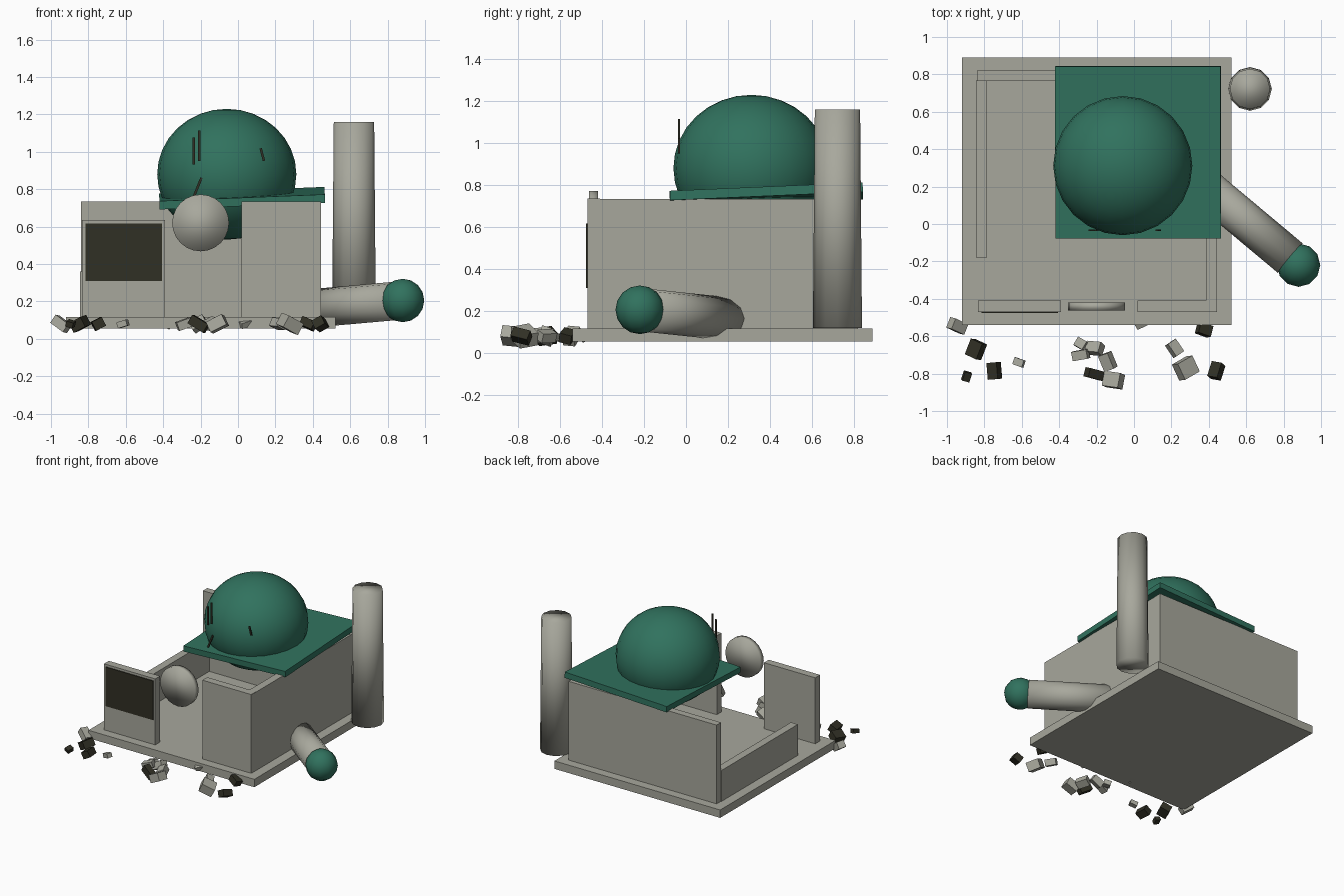
import bpy, math
from mathutils import Vector, Euler
import random

if "Cube" in bpy.data.objects:
    bpy.data.objects.remove(bpy.data.objects["Cube"])

random.seed(7)


def material(name, rgb):
    m = bpy.data.materials.new(name)
    m.diffuse_color = (*rgb, 1)
    m.use_nodes = True
    m.node_tree.nodes["Principled BSDF"].inputs["Base Color"].default_value = m.diffuse_color
    return m


STONE = material("pale_stone", (0.39, 0.39, 0.335))
TEAL = material("dome_green", (0.030, 0.168, 0.112))
DARK = material("charred_dark", (0.030, 0.029, 0.018))


def finish(name, mat, smooth=False):
    ob = bpy.context.object
    ob.name = name
    ob.data.materials.append(mat)
    if smooth:
        bpy.ops.object.shade_smooth()
    return ob


def box(name, mat, center, size, rot=(0, 0, 0)):
    bpy.ops.mesh.primitive_cube_add(size=1, location=center,
                                    rotation=[math.radians(a) for a in rot])
    bpy.context.object.scale = size
    return finish(name, mat)


def slab(name, mat, lo, hi):
    """Axis-aligned box between two corners."""
    lo, hi = Vector(lo), Vector(hi)
    return box(name, mat, (lo + hi) / 2, hi - lo)


def tube(name, mat, a, b, r1, r2, sides):
    """Tapered cylinder from point a to point b."""
    a, b = Vector(a), Vector(b)
    d = b - a
    bpy.ops.mesh.primitive_cone_add(vertices=sides, radius1=r1, radius2=r2,
                                    depth=d.length, location=(a + b) / 2,
                                    rotation=d.to_track_quat('Z', 'Y').to_euler())
    return finish(name, mat, True)


def ball(name, mat, center, radius, segs, rings, squash=1):
    bpy.ops.mesh.primitive_uv_sphere_add(segments=segs, ring_count=rings,
                                         radius=radius, location=center)
    bpy.context.object.scale.z = squash
    return finish(name, mat, True)


# Foundation and ruined walls
slab("foundation", STONE, (-0.92, -0.54, 0.055), (0.52, 0.89, 0.117))
slab("back_wall", STONE, (-0.84, 0.765, 0.115), (0.445, 0.82, 0.735))
slab("right_wall", STONE, (0.385, -0.465, 0.115), (0.445, 0.818, 0.733))
slab("left_wall_stub", STONE, (-0.845, -0.18, 0.115), (-0.785, 0.767, 0.36))
slab("front_wall_left", STONE, (-0.835, -0.47, 0.115), (-0.39, -0.41, 0.635))
slab("front_wall_right", STONE, (0.02, -0.47, 0.115), (0.443, -0.41, 0.735))
slab("scorched_panel", DARK, (-0.815, -0.477, 0.31), (-0.405, -0.469, 0.617))

# Round stone over the doorway
tube("doorway_disc", STONE, (-0.2, -0.42, 0.62), (-0.2, -0.462, 0.62), 0.152, 0.152, 24)

# Tilted roof slab and dome
box("roof_slab", TEAL, (0.022, 0.383, 0.752), (0.885, 0.92, 0.045), (2.5, -2.3, 0))
ball("dome", TEAL, (-0.06, 0.312, 0.88), 0.372, 24, 16, 0.94)

# Dome cracks: x, z, length, lean
for x, z, length, lean in [(-0.237, 1.005, 0.145, 0), (-0.208, 1.032, 0.165, 0),
                           (-0.216, 0.81, 0.11, 22), (0.13, 0.985, 0.07, -15)]:
    box("dome_crack", DARK, (x, -0.033, z), (0.013, 0.009, length), (0, lean, 0))

# Standing tower and fallen tower with its cap
tube("standing_tower", STONE, (0.62, 0.722, 0.118), (0.62, 0.722, 1.16), 0.117, 0.108, 12)
tube("fallen_tower", STONE, (0.36, 0.215, 0.16), (0.835, -0.182, 0.202), 0.103, 0.103, 12)
ball("fallen_tower_cap", TEAL, (0.88, -0.22, 0.205), 0.116, 12, 8)

# Rubble in front: x, y, width, depth, turn
light_rubble = [(-0.945, -0.545, 0.09, 0.06, -25), (-0.615, -0.74, 0.055, 0.04, -20),
                (-0.385, -0.49, 0.05, 0.04, 40), (-0.285, -0.64, 0.055, 0.05, -30),
                (-0.285, -0.70, 0.085, 0.05, 10), (-0.21, -0.665, 0.085, 0.06, -5),
                (-0.14, -0.735, 0.06, 0.09, 20), (-0.11, -0.835, 0.095, 0.08, -8),
                (0.04, -0.535, 0.06, 0.03, 25), (0.217, -0.665, 0.055, 0.08, 35),
                (0.277, -0.77, 0.1, 0.095, 30)]
dark_rubble = [(-0.845, -0.67, 0.075, 0.09, -25), (-0.895, -0.815, 0.04, 0.05, -15),
               (-0.747, -0.785, 0.06, 0.09, 5), (-0.21, -0.803, 0.1, 0.05, -15),
               (0.375, -0.565, 0.075, 0.06, -20), (0.44, -0.785, 0.06, 0.085, -10)]
for mat, chunks in ((STONE, light_rubble), (DARK, dark_rubble)):
    for x, y, w, d, turn in chunks:
        lean = random.choice((-1, 1)) * random.uniform(15, 35)
        box("rubble", mat, (x, y, 0.08), (w, d, 0.35 * (w + d)),
            (random.uniform(-30, 30), lean, turn))
